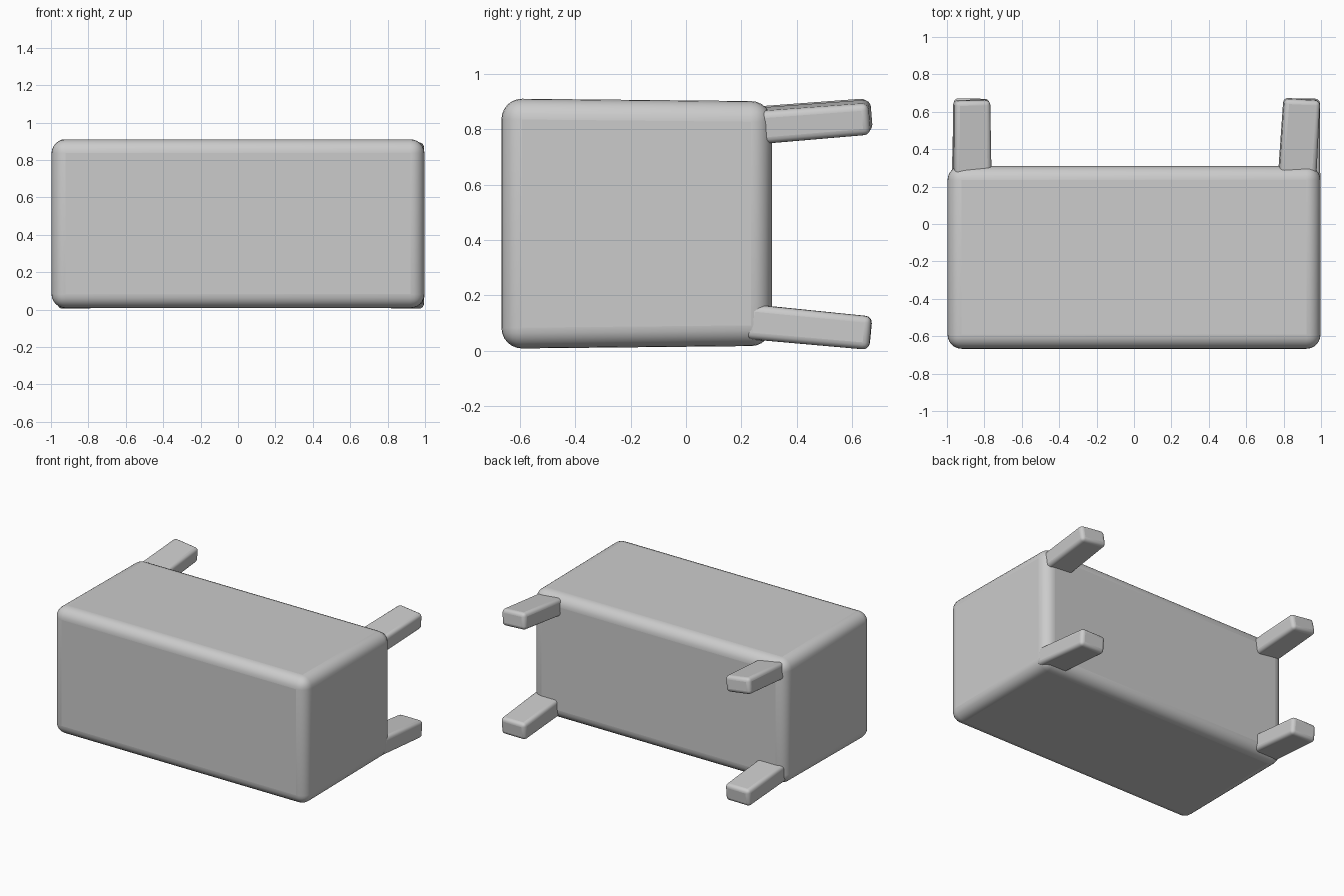
import bpy, bmesh
from math import radians
from mathutils import Vector, Matrix

if "Cube" in bpy.data.objects:
    bpy.data.objects.remove(bpy.data.objects["Cube"])


def rounded_block(name, corners_fn, radius, segments):
    """Cube whose unit corners are remapped by corners_fn, then rounded."""
    bm = bmesh.new()
    bmesh.ops.create_cube(bm, size=2.0)
    for v in bm.verts:
        v.co = corners_fn(v.co.copy())
    mesh = bpy.data.meshes.new(name)
    bm.to_mesh(mesh)
    bm.free()
    obj = bpy.data.objects.new(name, mesh)
    bpy.context.collection.objects.link(obj)
    bevel = obj.modifiers.new("Rounding", 'BEVEL')
    bevel.width = radius
    bevel.segments = segments
    bevel.limit_method = 'NONE'
    bpy.context.view_layer.objects.active = obj
    obj.select_set(True)
    bpy.ops.object.shade_smooth_by_angle(angle=radians(40))
    obj.select_set(False)
    return obj


# Body: soft box, very slightly lower towards the back
def body_corner(c):
    half = 0.452 if c.y < 0 else 0.442
    y = -0.667 if c.y < 0 else 0.31
    return Vector((c.x * 0.997, y, 0.459 + c.z * half))


rounded_block("body", body_corner, 0.075, 6)


# Legs: tapered pegs splayed out from the four corners of the back face
def leg(name, start, end, roll, half_w=0.1, half_h=0.063):
    start, end = Vector(start), Vector(end)
    axis = (end - start).normalized()
    side = axis.cross(Vector((0, 0, 1))).normalized()
    turn = Matrix.Rotation(radians(roll), 3, axis)
    side = turn @ side
    up = side.cross(axis)

    def corner(c):
        base = start if c.y < 0 else end
        k = 1.0 if c.y < 0 else 0.96
        return base + side * c.x * half_w * k + up * c.z * half_h * k

    return rounded_block(name, corner, 0.025, 4)


leg("upper_left_leg", (-0.865, 0.24, 0.813), (-0.868, 0.662, 0.847), 8, 0.1, 0.058)
leg("upper_right_leg", (0.872, 0.25, 0.811), (0.897, 0.667, 0.844), 5, 0.1, 0.06)
leg("lower_left_leg", (-0.875, 0.23, 0.105), (-0.868, 0.667, 0.063), 0)
leg("lower_right_leg", (0.896, 0.22, 0.105), (0.898, 0.667, 0.063), 0)
